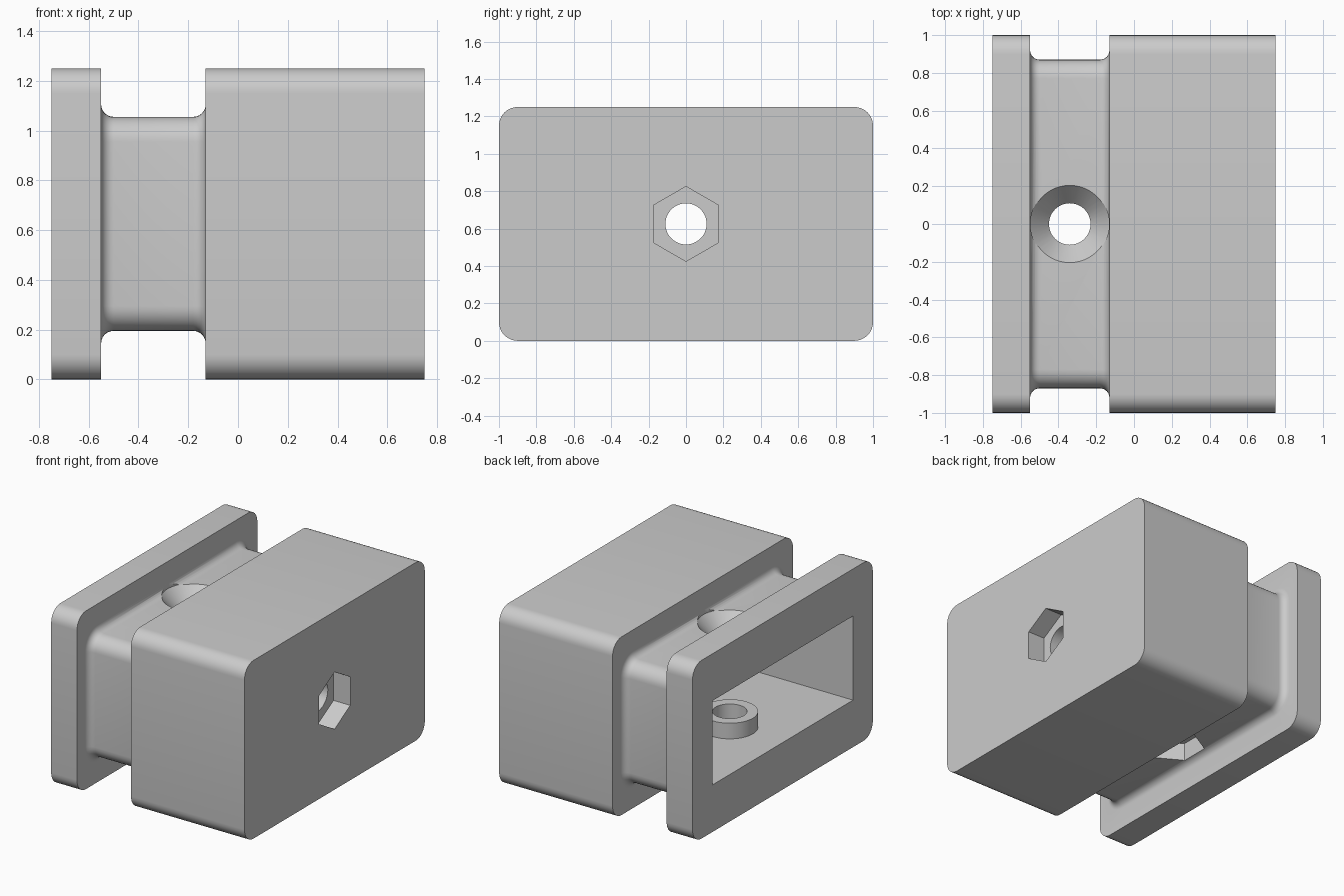
import bpy, bmesh, math
from mathutils import Matrix, Vector

if "Cube" in bpy.data.objects:
    bpy.data.objects.remove(bpy.data.objects["Cube"])

MID = 0.625       # height of the block's axis
SCREW_X = -0.34   # position of the vertical screw in the neck

grey = bpy.data.materials.new("plain grey")
grey.use_nodes = True
grey.diffuse_color = (0.6, 0.6, 0.6, 1)
grey.node_tree.nodes["Principled BSDF"].inputs["Base Color"].default_value = (0.6, 0.6, 0.6, 1)


def finish(name, bm):
    bmesh.ops.recalc_face_normals(bm, faces=bm.faces)
    mesh = bpy.data.meshes.new(name)
    bm.to_mesh(mesh)
    bm.free()
    mesh.materials.append(grey)
    obj = bpy.data.objects.new(name, mesh)
    bpy.context.collection.objects.link(obj)
    return obj


def rounded_rect(x, hy, hz, r, steps=8):
    """Ring of points around the x axis."""
    pts = []
    for k, (sy, sz) in enumerate(((1, 1), (-1, 1), (-1, -1), (1, -1))):
        for i in range(steps + 1):
            a = (k + i / steps) * math.pi / 2
            pts.append(Vector((x, sy * (hy - r) + r * math.cos(a),
                               MID + sz * (hz - r) + r * math.sin(a))))
    return pts


def loft(name, sections):
    bm = bmesh.new()
    rings = [[bm.verts.new(p) for p in rounded_rect(*s)] for s in sections]
    for a, b in zip(rings, rings[1:]):
        for i in range(len(a)):
            j = (i + 1) % len(a)
            bm.faces.new((a[i], a[j], b[j], b[i]))
    bm.faces.new(rings[0])
    bm.faces.new(rings[-1])
    return finish(name, bm)


def prism(name, start, end, r1, r2=None, sides=48, turn=0.0):
    """Cylinder, cone or hexagonal prism between two points."""
    start, end = Vector(start), Vector(end)
    axis = end - start
    tilt = Matrix.Rotation(math.pi / 2, 4, 'Y') if abs(axis.x) > 0 else Matrix()
    bm = bmesh.new()
    bmesh.ops.create_cone(bm, cap_ends=True, segments=sides, radius1=r1,
                          radius2=r1 if r2 is None else r2, depth=axis.length,
                          matrix=Matrix.Translation((start + end) / 2) @ tilt
                          @ Matrix.Rotation(turn, 4, 'Z'))
    return finish(name, bm)


def box(name, lo, hi):
    lo, hi = Vector(lo), Vector(hi)
    bm = bmesh.new()
    bmesh.ops.create_cube(bm, size=1, matrix=Matrix.Translation((lo + hi) / 2)
                          @ Matrix.Diagonal((*(hi - lo), 1)))
    return finish(name, bm)


def combine(target, tool, operation):
    mod = target.modifiers.new(operation, 'BOOLEAN')
    mod.operation, mod.solver, mod.object = operation, 'EXACT', tool
    bpy.context.view_layer.update()
    graph = bpy.context.evaluated_depsgraph_get()
    mesh = bpy.data.meshes.new_from_object(target.evaluated_get(graph))
    target.modifiers.clear()
    target.data = mesh
    bpy.data.objects.remove(tool)


# Outer body: flange, filleted neck and main block
R = 0.05
sections = [(-0.75, 1, MID, 0.1), (-0.55, 1, MID, 0.1)]
arc = [i * math.pi / 12 for i in range(7)]
fillet = [(R * math.sin(a), R * math.cos(a)) for a in arc]
for x0, side, order in ((-0.55, 1, arc), (-0.13, -1, arc[::-1])):
    for a in order:
        out = R * (1 - math.sin(a))
        sections.append((x0 + side * R * (1 - math.cos(a)), 0.87 + out, 0.43 + out, 0.1 + out))
sections += [(-0.13, 1, MID, 0.1), (0.75, 1, MID, 0.1)]
block = loft("grooved_block", sections)

# Rectangular pocket open at the flange
combine(block, box("pocket", (-0.9, -0.78, 0.33), (0.6, 0.78, 0.92)), 'DIFFERENCE')

# Bosses around both screw holes inside the pocket
combine(block, prism("floor_boss", (SCREW_X, 0, 0.3), (SCREW_X, 0, 0.44), 0.18), 'UNION')
combine(block, prism("end_boss", (0.49, 0, MID), (0.63, 0, MID), 0.18), 'UNION')

# Screw holes, nut recesses and countersink
cutters = [
    prism("vertical_hole", (SCREW_X, 0, 0.1), (SCREW_X, 0, 1.2), 0.11),
    prism("end_hole", (0.4, 0, MID), (0.9, 0, MID), 0.11),
    prism("bottom_nut", (SCREW_X, 0, 0.1), (SCREW_X, 0, 0.32), 0.2, sides=6),
    prism("end_nut", (0.62, 0, MID), (0.9, 0, MID), 0.2, sides=6),
    prism("countersink", (SCREW_X, 0, 0.95), (SCREW_X, 0, 1.06), 0.11, 0.209),
    prism("head_clearance", (SCREW_X, 0, 1.06), (SCREW_X, 0, 1.2), 0.209),
]
# Turn the hexagons so their points face y below and z at the end
for cutter in cutters:
    if cutter.name.endswith("nut"):
        pts = [v.co for v in cutter.data.vertices]
        up = 2 if cutter.name.startswith("end") else 1
        mid = MID if up == 2 else 0
        if max(p[up] - mid for p in pts) < 0.19:
            axis = 'X' if up == 2 else 'Z'
            pivot = Matrix.Translation((0, 0, MID) if up == 2 else (SCREW_X, 0, 0))
            cutter.data.transform(pivot @ Matrix.Rotation(math.pi / 6, 4, axis) @ pivot.inverted())
for cutter in cutters:
    combine(block, cutter, 'DIFFERENCE')

bpy.ops.object.select_all(action='DESELECT')
block.select_set(True)
bpy.context.view_layer.objects.active = block
bpy.ops.object.shade_smooth_by_angle(angle=math.radians(30))
